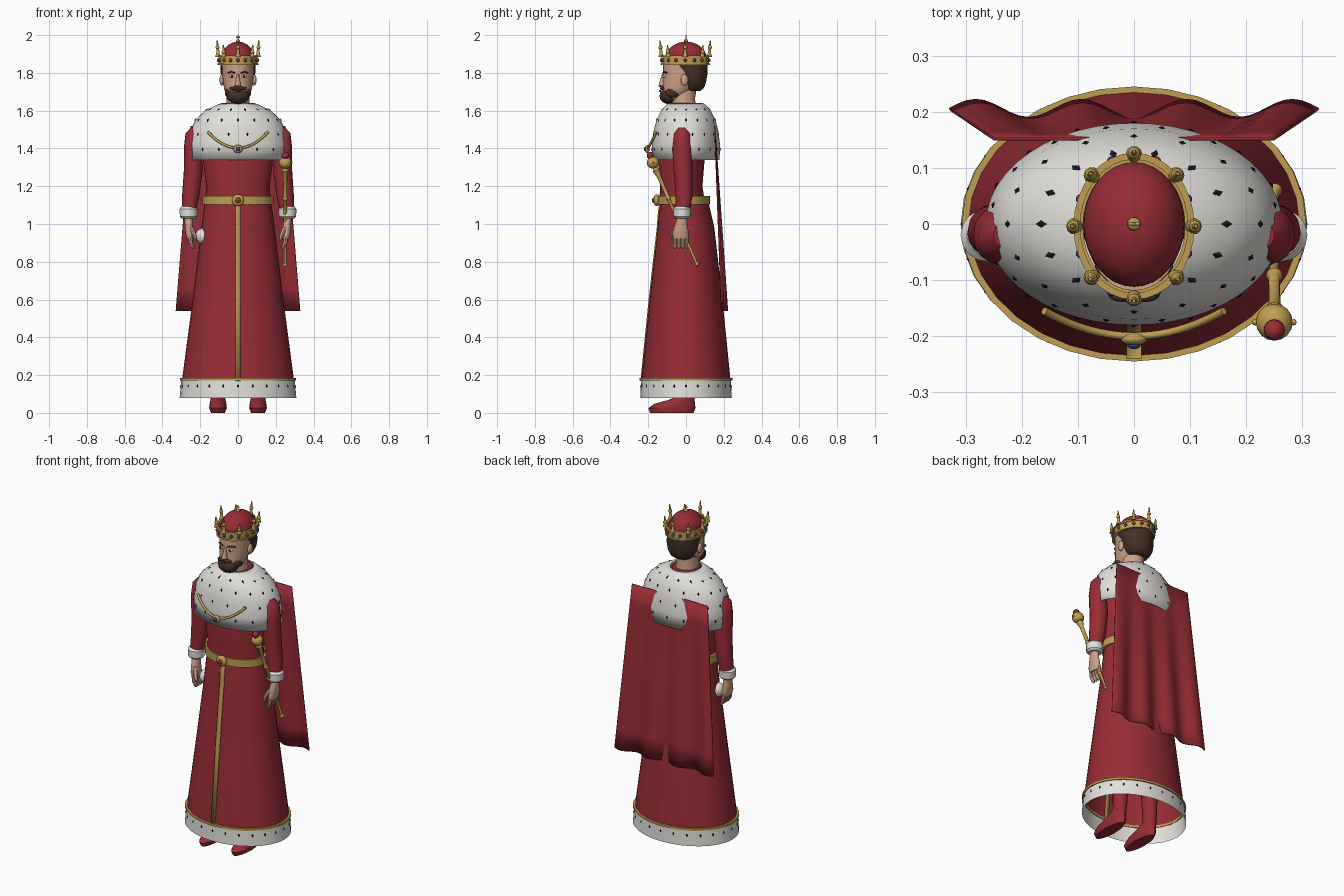
import bpy, bmesh
from math import sin, cos, pi, atan2, radians, hypot
from mathutils import Vector, Matrix

if "Cube" in bpy.data.objects:
    bpy.data.objects.remove(bpy.data.objects["Cube"])


def material(name, rgb):
    m = bpy.data.materials.new(name)
    m.use_nodes = True
    m.diffuse_color = (*rgb, 1)
    m.node_tree.nodes["Principled BSDF"].inputs["Base Color"].default_value = (*rgb, 1)
    return m


RED = material("royal red", (.31, .025, .036))
WHITE = material("ermine white", (.76, .74, .70))
GOLD = material("gold", (.53, .34, .085))
SKIN = material("skin", (.62, .36, .25))
HAIR = material("dark brown hair", (.055, .03, .02))
BLACK = material("black", (.012, .012, .014))
BLUE = material("blue gem", (.03, .06, .28))
made = []


def finish(name, bm, mat):
    bmesh.ops.recalc_face_normals(bm, faces=bm.faces)
    me = bpy.data.meshes.new(name)
    bm.to_mesh(me)
    bm.free()
    me.materials.append(mat)
    ob = bpy.data.objects.new(name, me)
    bpy.context.collection.objects.link(ob)
    made.append(ob)
    return ob


def loft(name, rings, mat, seg=24, caps=True, closed=False):
    """Skin over horizontal ellipses given as (x, y, z, radius x, radius y)."""
    bm = bmesh.new()
    rows = [[bm.verts.new((x + rx * cos(2 * pi * i / seg), y + ry * sin(2 * pi * i / seg), z))
             for i in range(seg)] for x, y, z, rx, ry in rings]
    pairs = list(zip(rows, rows[1:])) + ([(rows[-1], rows[0])] if closed else [])
    for a, b in pairs:
        for i in range(seg):
            j = (i + 1) % seg
            bm.faces.new((a[i], a[j], b[j], b[i]))
    if caps and not closed:
        bm.faces.new(rows[0])
        bm.faces.new(rows[-1])
    return finish(name, bm, mat)


def ball(name, loc, size, mat, seg=16):
    bm = bmesh.new()
    bmesh.ops.create_uvsphere(bm, u_segments=seg, v_segments=seg // 2 + 2, radius=1,
                              matrix=Matrix.Translation(loc) @ Matrix.Diagonal((*size, 1)))
    return finish(name, bm, mat)


def cable(name, pts, r, mat):
    cu = bpy.data.curves.new(name, "CURVE")
    cu.dimensions = "3D"
    cu.bevel_depth, cu.bevel_resolution, cu.use_fill_caps = r, 2, True
    sp = cu.splines.new("POLY")
    sp.points.add(len(pts) - 1)
    for p, co in zip(sp.points, pts):
        p.co = (*co, 1)
    cu.materials.append(mat)
    ob = bpy.data.objects.new(name, cu)
    bpy.context.collection.objects.link(ob)


def band(name, y, z0, z1, rx, ry, mat, thick=.012, seg=32):
    return loft(name, [(0, y, z0, rx - thick, ry - thick), (0, y, z0, rx, ry),
                       (0, y, z1, rx, ry), (0, y, z1, rx - thick, ry - thick)], mat, seg, closed=True)


def surface(rings, z, a):
    """Point on a lofted garment at height z and angle a."""
    for p, q in zip(rings, rings[1:]):
        if min(p[2], q[2]) <= z <= max(p[2], q[2]):
            t = (z - p[2]) / (q[2] - p[2])
            x, y, _, rx, ry = [u + (v - u) * t for u, v in zip(p, q)]
            return Vector((x + rx * cos(a), y + ry * sin(a), z))


def spots(name, rings, rows):
    """Flat black diamonds laid on a garment; rows are (z, count, offset)."""
    bm = bmesh.new()
    for z, count, off in rows:
        for i in range(count):
            a = -pi / 2 + 2 * pi * (i + off) / count
            p = surface(rings, z, a)
            side = (surface(rings, z, a + .02) - p).normalized()
            up = (surface(rings, z + .004, a) - p).normalized()
            n = side.cross(up).normalized()
            rim = [bm.verts.new(p + d + n * .001) for d in (side * .007, up * .011, side * -.007, up * -.011)]
            tip = bm.verts.new(p + n * .005)
            for k in range(4):
                bm.faces.new((rim[k], rim[(k + 1) % 4], tip))
    finish(name, bm, BLACK)


# Robe: skirt, ermine hem and torso
skirt = [(0, -.01, 1.14, .172, .122), (0, -.006, 1.06, .184, .138), (0, 0, .98, .194, .15),
         (0, 0, .6, .24, .193), (0, 0, .17, .297, .236)]
hem = [(0, 0, .178, .3, .238), (0, 0, .08, .309, .242)]
loft("skirt", skirt, RED, 32, caps=False)
loft("ermine_hem", hem, WHITE, 32, caps=False)
spots("hem_spots", hem, [(.142, 24, 0)])
band("hem_trim", 0, .172, .185, .307, .245, GOLD)
loft("torso", [(0, -.02, 1.1, .175, .122), (0, -.025, 1.2, .168, .112), (0, -.025, 1.36, .188, .125),
               (0, -.01, 1.5, .19, .12), (0, 0, 1.6, .1, .09), (0, 0, 1.635, .075, .08)], RED)

# Front braid and belt
bm = bmesh.new()
rows = [[bm.verts.new((s * .013, y - ry - .005, z)) for s in (-1, 1)] for _, y, z, _, ry in skirt]
for a, b in zip(rows, rows[1:]):
    bm.faces.new((a[0], a[1], b[1], b[0]))
braid = finish("front_braid", bm, GOLD)
braid.modifiers.new("thickness", "SOLIDIFY").thickness = .008
band("belt", -.012, 1.103, 1.148, .187, .138, GOLD, .02)
ball("buckle", (0, -.155, 1.126), (.032, .018, .032), GOLD)
ball("buckle_gem", (0, -.17, 1.126), (.015, .01, .015), RED)

# Ermine shoulder cape
cape = [(0, 0, 1.34, .262, .178), (0, 0, 1.42, .264, .18), (0, 0, 1.5, .25, .17), (0, 0, 1.555, .222, .154),
        (0, 0, 1.6, .175, .132), (0, 0, 1.63, .115, .105), (0, 0, 1.64, .085, .09)]
shoulder = loft("ermine_shoulder_cape", cape, WHITE, 48, caps=False)
shoulder.modifiers.new("thickness", "SOLIDIFY").thickness = .006
spots("shoulder_cape_spots", cape, [(1.395, 16, 0), (1.475, 16, .5), (1.55, 16, 0), (1.605, 14, .5)])

# Long back cloak with folds
bm = bmesh.new()
NU, NV = 42, 8
grid = []
for j in range(NV + 1):
    v = j / NV
    grid.append([])
    for i in range(NU + 1):
        u = 2 * i / NU - 1
        fold = -cos(2 * pi * u / .57)
        grid[-1].append(bm.verts.new((u * (.25 + .08 * v), .155 + .052 * v + .016 * v * fold, 1.52 - .98 * v)))
for a, b in zip(grid, grid[1:]):
    for i in range(NU):
        bm.faces.new((a[i], a[i + 1], b[i + 1], b[i]))
cloak = finish("back_cloak", bm, RED)
cloak.modifiers.new("thickness", "SOLIDIFY").thickness = .006

# Arms, hands, legs and shoes on both sides
for s, side in ((1, "left"), (-1, "right")):
    def limb(part, rings, mat, seg=16):
        loft(side + "_" + part, [(s * x, y, z, rx, ry) for x, y, z, rx, ry in rings], mat, seg)

    limb("sleeve", [(.235, -.02, 1.51, .015, .02), (.24, -.02, 1.48, .038, .042), (.24, -.02, 1.4, .047, .052),
                    (.237, -.015, 1.28, .05, .05), (.25, -.01, 1.15, .046, .045), (.262, -.02, 1.05, .036, .038)], RED)
    limb("cuff", [(.262, -.02, 1.03, .036, .036), (.262, -.02, 1.04, .046, .046),
                  (.262, -.02, 1.08, .047, .047), (.262, -.02, 1.092, .036, .036)], WHITE)
    limb("palm", [(.262, -.02, 1.04, .022, .025), (.26, -.025, 1.0, .022, .032),
                  (.257, -.028, .95, .022, .043), (.252, -.028, .92, .018, .04)], SKIN)
    for k in range(4):
        y = -.058 + .021 * k
        limb("finger_%d" % (k + 1), [(.254, y, .94, .012, .011), (.25, y, .9, .012, .011),
                                     (.24, y, .878, .01, .01), (.236, y, .87, .005, .005)], SKIN, 8)
    limb("thumb", [(.25, -.05, .985, .012, .012), (.235, -.07, .95, .012, .012),
                   (.222, -.072, .91, .007, .007)], SKIN, 8)
    limb("shoe", [(.106, -.075, 0, .036, .115), (.106, -.075, .025, .047, .125), (.106, -.06, .048, .044, .108),
                  (.106, -.025, .068, .04, .07), (.106, .005, .09, .036, .044)], RED)
    limb("leg", [(.106, .005, .08, .034, .04), (.1, .01, .3, .046, .05), (.09, 0, .95, .07, .075)], RED)

    # Face details
    ball(side + "_ear", (s * .086, -.008, 1.762), (.012, .02, .03), SKIN)
    ball(side + "_eye", (s * .032, -.115, 1.782), (.014, .008, .008), WHITE)
    ball(side + "_pupil", (s * .032, -.121, 1.782), (.006, .004, .007), BLACK)
    cable(side + "_eyebrow", [(s * x, y, z) for x, y, z in
                              ((.014, -.122, 1.799), (.035, -.117, 1.806), (.054, -.1, 1.799))], .004, HAIR)
    ball(side + "_moustache", (s * .02, -.126, 1.718), (.026, .013, .009), HAIR)
    ball(side + "_jaw_beard", (s * .05, -.07, 1.695), (.02, .04, .026), HAIR)

# Head
loft("neck", [(0, -.005, 1.58, .068, .072), (0, -.015, 1.66, .06, .062), (0, -.01, 1.74, .06, .07)], SKIN)
loft("head", [(0, -.075, 1.655, .04, .042), (0, -.06, 1.68, .06, .066), (0, -.04, 1.71, .072, .085),
              (0, -.02, 1.75, .08, .103), (0, -.01, 1.79, .084, .114), (0, -.006, 1.86, .086, .114)], SKIN)
loft("hair", [(0, .03, 1.705, .05, .045), (0, .035, 1.72, .068, .06), (0, .034, 1.75, .084, .072),
              (0, .03, 1.79, .091, .083), (0, .012, 1.835, .093, .103), (0, .005, 1.86, .092, .11)], HAIR)
loft("nose", [(0, -.125, 1.722, .008, .008), (0, -.126, 1.732, .017, .02), (0, -.122, 1.755, .011, .018),
              (0, -.116, 1.795, .008, .01)], SKIN, 12)
ball("beard", (0, -.092, 1.678), (.06, .048, .043), HAIR)
ball("lower_lip", (0, -.137, 1.704), (.015, .006, .005), RED)

# Crown
ball("crown_cap", (0, 0, 1.87), (.09, .112, .095), RED, 32)
band("crown_band", -.004, 1.845, 1.888, .103, .126, GOLD)
for k, z in enumerate((1.846, 1.888)):
    band("crown_rim_%d" % k, -.004, z - .005, z + .005, .108, .131, GOLD)
for k in range(8):
    a = k * pi / 4
    x, y = .106 * cos(a), -.004 + .128 * sin(a)
    top = 1.96 if k % 2 == 0 else 1.935
    loft("crown_spike_%d" % k, [(x, y, 1.885, .015, .015), (x, y, 1.905, .009, .009),
                                (x * 1.04, y * 1.04, top + .012, .003, .003)], GOLD, 10)
    ball("spike_bead_%d" % k, (x * 1.02, y * 1.02, top - .025), (.011, .011, .011), GOLD, 10)
    for off, mat in ((pi / 8, (BLUE, RED)[k % 2]), (0, (RED, BLUE)[k // 2 % 2])):
        ball("crown_gem", (.103 * cos(a + off), -.004 + .126 * sin(a + off), 1.867), (.009, .009, .01), mat, 10)
ball("cap_finial", (0, 0, 1.968), (.012, .012, .01), GOLD)
loft("cap_cross_post", [(0, 0, 1.97, .004, .004), (0, 0, 2.0, .003, .003)], GOLD, 8)
cable("cap_cross_bar", [(-.011, 0, 1.989), (.011, 0, 1.989)], .003, GOLD)

# Chain of office with pendant
cable("chain", [(.16 * t, -.2 + .045 * t * t, 1.402 + .085 * t * t) for t in [i / 10 for i in range(-10, 11)]],
      .007, GOLD)
ball("pendant", (0, -.205, 1.397), (.024, .012, .022), GOLD)
ball("pendant_gem", (0, -.215, 1.397), (.012, .008, .012), BLUE)

# Sceptre, built upright and then tilted into the left hand
low, high = Vector((.25, .063, .775)), Vector((.25, -.175, 1.325))
length, tilt = (high - low).length, atan2(low.y - high.y, high.z - low.z)
profile = [(0, .004), (.008, .014), (.02, .007), (.2, .008), (.21, .013), (.22, .009), (.38, .009), (.39, .015),
           (.4, .01), (.52, .011), (.555, .019), (.565, .012), (length, .012)]
rod = loft("sceptre_rod", [(0, 0, z, r, r) for z, r in profile], GOLD, 12)
rod.location, rod.rotation_euler = low, (tilt, 0, 0)
ball("sceptre_head", high, (.033, .033, .032), GOLD)
for d in (-1, 1):
    ball("sceptre_knob", high + Vector((d * .034, 0, 0)), (.006, .006, .006), GOLD, 8)
ball("sceptre_jewel", high + Vector((0, -.014, .037)), (.019, .019, .02), RED)

# Small white orb in the right hand
ball("white_orb", (-.186, -.03, .935), (.04, .04, .042), WHITE)

# Smooth shading with sharp edges kept
bpy.ops.object.select_all(action="DESELECT")
for ob in made:
    ob.select_set(True)
bpy.context.view_layer.objects.active = made[0]
bpy.ops.object.shade_smooth_by_angle(angle=radians(40))
